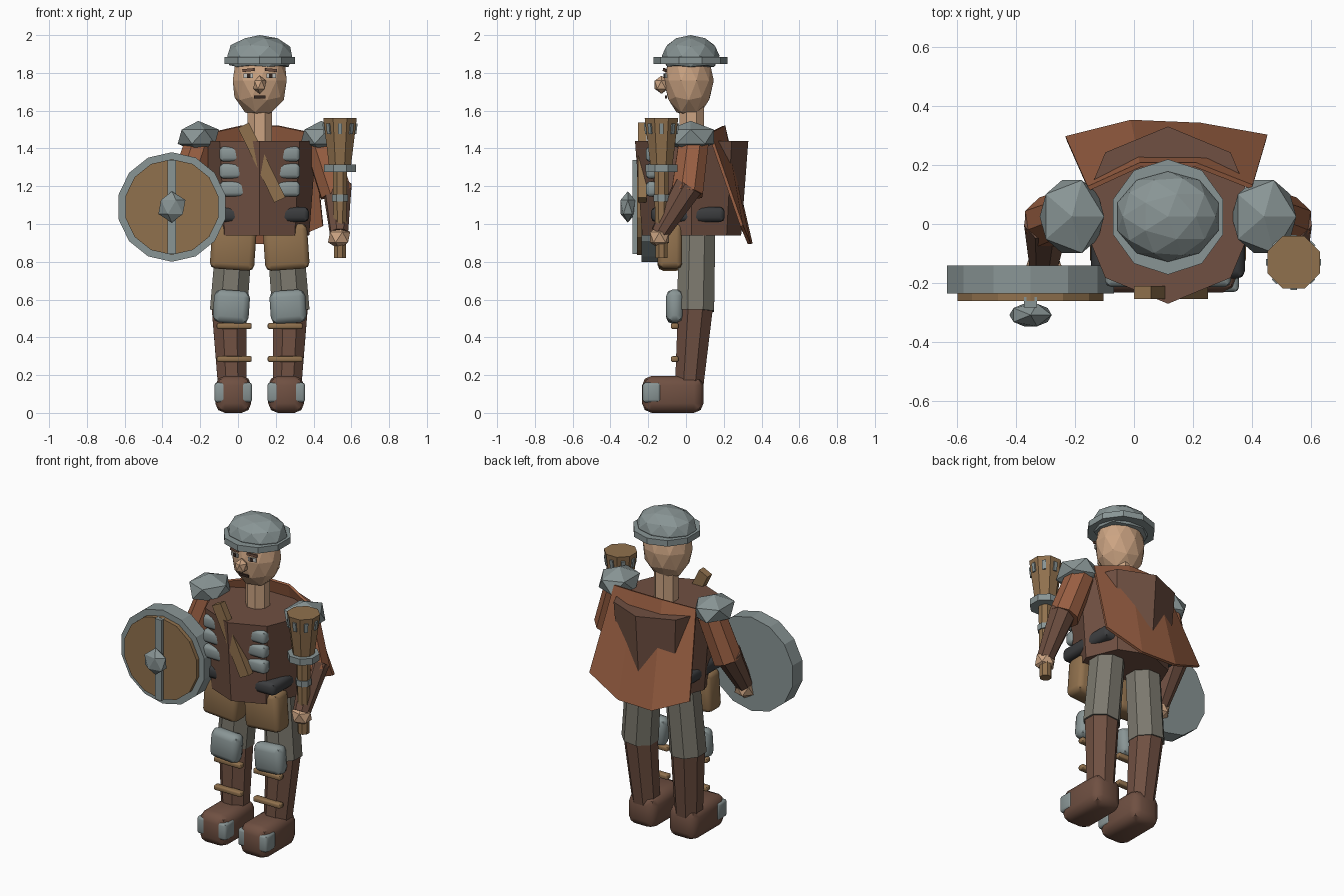
import bpy, bmesh, math
from mathutils import Vector, Matrix

if "Cube" in bpy.data.objects:
    bpy.data.objects.remove(bpy.data.objects["Cube"])

CX = 0.115  # body centre line


def mat(name, rgb):
    m = bpy.data.materials.new(name)
    m.diffuse_color = (*rgb, 1)
    m.use_nodes = True
    m.node_tree.nodes["Principled BSDF"].inputs["Base Color"].default_value = m.diffuse_color
    return m


STEEL = mat("steel", (.25, .30, .30))
SKIN = mat("skin", (.60, .37, .225))
RUST = mat("rust_cloth", (.32, .115, .055))
BROWN = mat("brown_leather", (.16, .08, .054))
CLOTH = mat("grey_cloth", (.20, .19, .155))
TAN = mat("tan_wood", (.28, .165, .075))
BLACK = mat("black_leather", (.045, .047, .05))
DARK = mat("dark_hair", (.035, .02, .015))
WHITE = mat("eye_white", (.55, .55, .52))


def finish(name, bm, material, smooth=False):
    bmesh.ops.recalc_face_normals(bm, faces=bm.faces)
    me = bpy.data.meshes.new(name)
    bm.to_mesh(me)
    bm.free()
    me.materials.append(material)
    ob = bpy.data.objects.new(name, me)
    bpy.context.collection.objects.link(ob)
    if smooth:
        bpy.ops.object.select_all(action='DESELECT')
        ob.select_set(True)
        bpy.context.view_layer.objects.active = ob
        bpy.ops.object.shade_smooth_by_angle(angle=math.radians(46))
    return ob


def box(name, c, size, material, bevel=0, rot_y=0, rot_z=0):
    """Box by centre and size, optionally rounded and turned."""
    bm = bmesh.new()
    bmesh.ops.create_cube(bm, size=1)
    bmesh.ops.scale(bm, vec=size, verts=bm.verts)
    if bevel:
        bmesh.ops.bevel(bm, geom=bm.edges[:], offset=bevel, segments=2,
                        profile=0.5, affect='EDGES')
    r = Matrix.Rotation(math.radians(rot_z), 4, 'Z') @ Matrix.Rotation(math.radians(rot_y), 4, 'Y')
    bm.transform(Matrix.Translation(c) @ r)
    return finish(name, bm, material, bool(bevel))


def ball(name, c, radii, material, sub=1, floor=None):
    """Faceted ellipsoid, optionally flattened below a floor height."""
    bm = bmesh.new()
    bmesh.ops.create_icosphere(bm, subdivisions=sub, radius=1)
    bm.transform(Matrix.Translation(c) @ Matrix.Diagonal((*radii, 1)))
    if floor is not None:
        for v in bm.verts:
            v.co.z = max(v.co.z, floor)
    return finish(name, bm, material)


def prism(name, p0, p1, r0, r1, n, material, turn=0):
    """Tapered prism between two points; turn is the angle of its first corner."""
    p0, p1 = Vector(p0), Vector(p1)
    q = Vector((0, 0, 1)).rotation_difference(p1 - p0)
    bm = bmesh.new()
    rings = []
    for p, r in ((p0, r0), (p1, r1)):
        angles = [math.radians(turn) + math.tau * i / n for i in range(n)]
        rings.append([bm.verts.new(p + q @ Vector((r * math.cos(a), r * math.sin(a), 0)))
                      for a in angles])
    bm.faces.new(rings[0])
    bm.faces.new(rings[1])
    for i in range(n):
        j = (i + 1) % n
        bm.faces.new((rings[0][i], rings[0][j], rings[1][j], rings[1][i]))
    return finish(name, bm, material)


# Head and helmet
ball("head", (CX, .015, 1.76), (.150, .132, .197), SKIN, 2)
ball("nose", (CX, -.13, 1.737), (.038, .042, .048), SKIN)
prism("neck", (CX, .03, 1.40), (CX, .03, 1.63), .07, .07, 8, SKIN, 22.5)
ball("helmet_dome", (CX, .025, 1.89), (.18, .153, .11), STEEL, 2, 1.83)
prism("helmet_rim", (CX, .024, 1.846), (CX, .024, 1.883), .195, .195, 10, STEEL, 90)
box("mouth", (CX, -.106, 1.672), (.062, .009, .014), DARK)
for s in (-1, 1):
    box("eye", (CX + s * .06, -.110, 1.785), (.05, .009, .022), WHITE, rot_z=s * 12)
    box("pupil", (CX + s * .058, -.115, 1.785), (.02, .006, .022), DARK, rot_z=s * 12)
    box("eyebrow", (CX + s * .06, -.112, 1.815), (.064, .009, .015), BROWN,
        rot_y=s * 5, rot_z=s * 12)

# Torso, belt and strap
prism("torso", (CX, .03, .94), (CX, .03, 1.44), .262, .30, 8, BROWN, 90)
box("belt", (CX, .01, 1.05), (.52, .39, .08), BLACK, .025)
box("chest_strap", (.125, -.232, 1.325), (.065, .045, .44), TAN, rot_y=-26)

# Cape sheet
top = [(-.155, .12, 1.48), (.02, .20, 1.52), (.21, .20, 1.52), (.40, .125, 1.48)]
low = [(-.23, .29, .99), (-.01, .345, .895), (.225, .335, .895), (.45, .295, .99)]
bm = bmesh.new()
rows = [[bm.verts.new(p) for p in row] for row in (top, low)]
for i in range(3):
    bm.faces.new((rows[0][i], rows[0][i + 1], rows[1][i + 1], rows[1][i]))
cape = finish("cape", bm, RUST)
mod = cape.modifiers.new("thickness", 'SOLIDIFY')
mod.thickness, mod.offset = .016, 0

for s in (-1, 1):
    def at(dx, y, z):
        return (CX + s * dx, y, z)

    # Chest plates
    for z in (1.37, 1.28, 1.185):
        box("chest_plate", at(.118, -.18, z), (.19, .065, .08), STEEL, .02)

    # Arms
    ball("shoulder_guard", at(.325, .025, 1.462), (.122, .145, .084), STEEL)
    prism("upper_arm", at(.315, .04, 1.43), at(.405, .005, 1.16), .085, .09, 8, RUST, 22.5)
    prism("forearm", at(.41, .012, 1.20), at(.42, -.14, .95), .08, .05, 8, BROWN, 22.5)
    ball("hand", at(.42, -.14, .93), (.066, .06, .062), SKIN)

    # Legs
    box("thigh_guard", at(.14, -.085, .878), (.235, .13, .24), TAN, .03, rot_y=-s * 4)
    prism("trouser_leg", at(.165, .05, .54), at(.13, .06, .98), .107, .103, 8, CLOTH, 22.5)
    prism("lower_leg", at(.145, .015, .12), at(.162, .05, .56), .08, .1, 8, BROWN, 22.5)
    box("knee_guard", at(.15, -.06, .562), (.19, .09, .175), STEEL, .035, rot_y=-s * 4)
    for z in (.46, .285):
        box("shin_strap", at(.135, -.06, z), (.185, .04, .03), TAN, .008)

    # Boots
    box("boot", at(.14, -.07, .098), (.19, .325, .195), BROWN, .05)
    box("toe_guard", at(.14, -.182, .108), (.2, .095, .105), STEEL, .015)

# Shield
SX, SZ = -.35, 1.09
prism("shield_rim", (SX, -.14, SZ), (SX, -.235, SZ), .29, .29, 14, STEEL, 90)
prism("shield_face", (SX, -.23, SZ), (SX, -.26, SZ), .253, .253, 14, TAN, 90)
box("shield_bar", (SX, -.265, SZ), (.045, .035, .50), STEEL)
ball("shield_boss", (SX, -.308, SZ), (.08, .045, .083), STEEL)

# Torch
TX, TY = .54, -.13
prism("torch_handle", (TX, TY, .82), (TX, TY, 1.32), .034, .042, 8, TAN, 22.5)
prism("torch_ring", (TX, TY, 1.12), (TX, TY, 1.155), .046, .046, 8, STEEL, 22.5)
prism("torch_collar", (TX, TY, 1.275), (TX, TY, 1.315), .092, .092, 8, STEEL, 22.5)
prism("torch_head", (TX, TY, 1.30), (TX, TY, 1.56), .062, .096, 8, TAN, 22.5)
for i in range(8):
    a = math.radians(45 * i)
    box("torch_stud", (TX + .084 * math.cos(a), TY + .084 * math.sin(a), 1.505),
        (.012, .022, .055), STEEL, rot_y=7, rot_z=45 * i)
